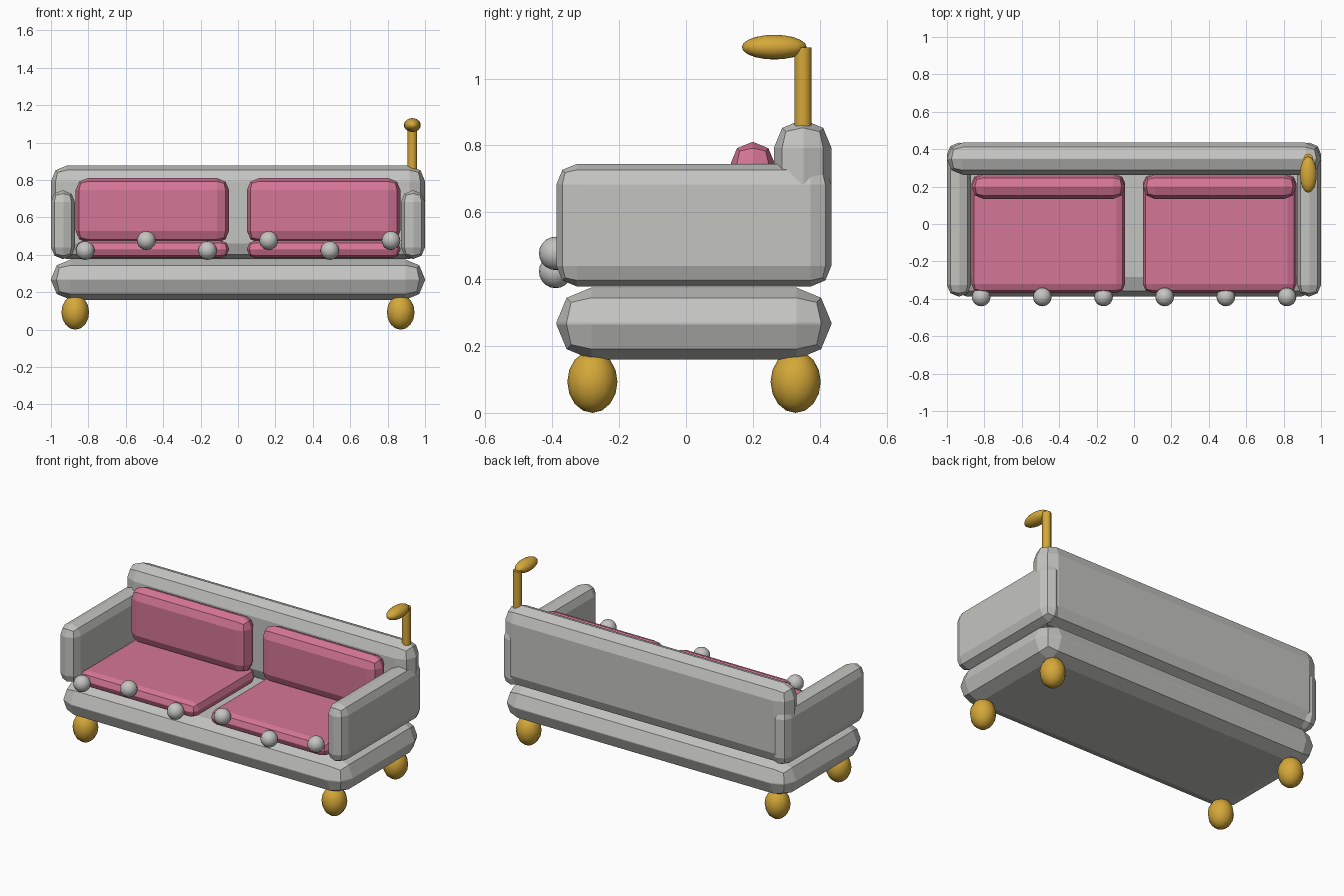
import bpy, bmesh, math
from mathutils import Matrix

if "Cube" in bpy.data.objects:
    bpy.data.objects.remove(bpy.data.objects["Cube"])


def material(name, rgb):
    m = bpy.data.materials.new(name)
    m.diffuse_color = (*rgb, 1.0)
    m.use_nodes = True
    m.node_tree.nodes["Principled BSDF"].inputs["Base Color"].default_value = m.diffuse_color
    return m


GREY = material("grey_fabric", (0.55, 0.55, 0.53))
PINK = material("pink_fabric", (0.66, 0.18, 0.30))
GOLD = material("gold_metal", (0.66, 0.39, 0.04))


def finish(bm, name, mat, smooth=False):
    mesh = bpy.data.meshes.new(name)
    for f in bm.faces:
        f.smooth = smooth
    bm.to_mesh(mesh)
    bm.free()
    mesh.materials.append(mat)
    ob = bpy.data.objects.new(name, mesh)
    bpy.context.collection.objects.link(ob)
    return ob


def padded_box(name, x, y, z, bevel, mat):
    """Box between the given ranges with two-step rounded edges."""
    size = [b - a for a, b in (x, y, z)]
    mid = [(a + b) / 2 for a, b in (x, y, z)]
    bm = bmesh.new()
    bmesh.ops.create_cube(bm, size=1, matrix=Matrix.Translation(mid) @ Matrix.Diagonal((*size, 1)))
    bmesh.ops.bevel(bm, geom=bm.edges[:], offset=bevel, offset_type='OFFSET',
                    segments=2, profile=0.5, affect='EDGES', clamp_overlap=True)
    return finish(bm, name, mat)


def ellipsoid(name, centre, radii, mat, u=12, v=8):
    bm = bmesh.new()
    bmesh.ops.create_uvsphere(bm, u_segments=u, v_segments=v, radius=1,
                              matrix=Matrix.Translation(centre) @ Matrix.Diagonal((*radii, 1)))
    return finish(bm, name, mat, True)


# Sofa frame
padded_box("base", (-1, 1), (-0.388, 0.435), (0.16, 0.375), 0.105, GREY)
padded_box("backrest", (-1, 1), (0.263, 0.435), (0.378, 0.877), 0.084, GREY)

# Arms and cushions, one of each per side
for side, s in (("left", -1), ("right", 1)):
    def span(a, b):
        return sorted((s * a, s * b))
    padded_box(side + "_arm", span(0.872, 1), (-0.388, 0.435), (0.378, 0.745), 0.062, GREY)
    padded_box(side + "_seat_cushion", span(0.048, 0.868), (-0.368, 0.265), (0.382, 0.478), 0.046, PINK)
    padded_box(side + "_back_cushion", span(0.048, 0.868), (0.134, 0.265), (0.465, 0.81), 0.063, PINK)
    # Feet
    for end, y in (("front", -0.28), ("back", 0.328)):
        ellipsoid(f"{end}_{side}_foot", (s * 0.87, y, 0.093), (0.074, 0.075, 0.093), GOLD)

# Row of balls along the front edge, alternating in height
for i in range(6):
    ellipsoid(f"trim_ball_{i + 1}", (-0.817 + i * 0.327, -0.39, 0.423 + 0.054 * (i % 2)),
              (0.05, 0.05, 0.05), GREY, 16, 10)

# Upright post with a grip on the right rear corner
bm = bmesh.new()
bmesh.ops.create_cone(bm, cap_ends=True, segments=12, radius1=0.026, radius2=0.026, depth=0.235,
                      matrix=Matrix.Translation((0.932, 0.35, 0.976)))
post = finish(bm, "lever_post", GOLD, True)
for e in post.data.edges:
    zs = [post.data.vertices[v].co.z for v in e.vertices]
    e.use_edge_sharp = abs(zs[0] - zs[1]) < 0.01
ellipsoid("lever_grip", (0.932, 0.264, 1.094), (0.045, 0.097, 0.037), GOLD, 16, 10)
